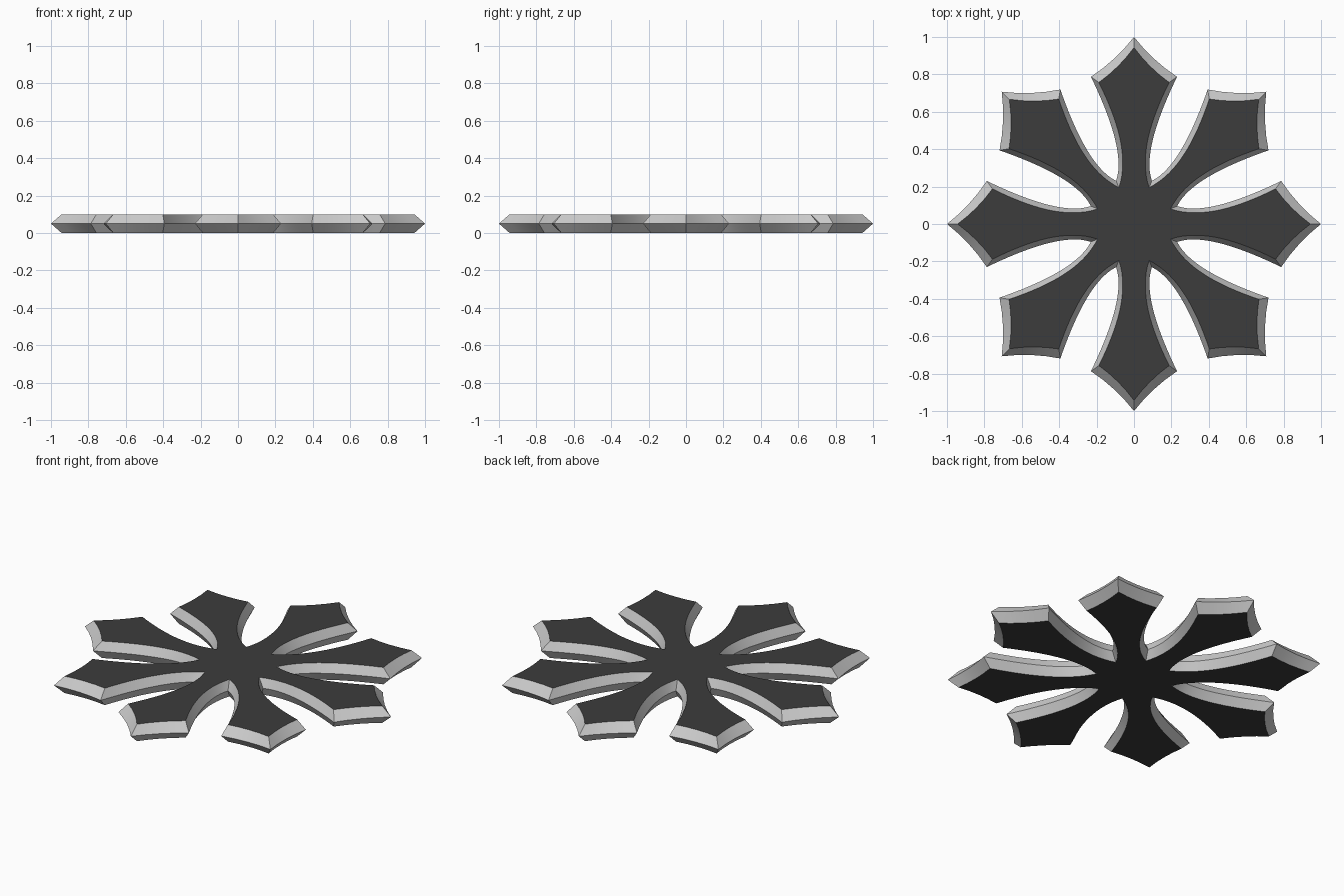
import bpy, bmesh, math
from mathutils import Vector, Matrix
from mathutils.geometry import interpolate_bezier

cube = bpy.data.objects.get("Cube")
if cube:
    bpy.data.objects.remove(cube, do_unlink=True)

ARMS = 8
HEIGHT = 0.1


def make_material(name, grey):
    mat = bpy.data.materials.new(name)
    mat.use_nodes = True
    colour = (grey, grey, grey, 1)
    mat.diffuse_color = colour
    mat.node_tree.nodes["Principled BSDF"].inputs["Base Color"].default_value = colour
    return mat


def bezier(points, count):
    return [p.to_2d() for p in interpolate_bezier(*[Vector(p).to_3d() for p in points], count)]


def half_arm(tip, shoulder, handle_out, handle_in, notch_radius, dip):
    """One side of an arm pointing along +y, from its tip to the notch."""
    tip, shoulder = Vector((0, tip)), Vector(shoulder)
    edge = shoulder - tip
    inward = Vector((edge.y, -edge.x)).normalized() * dip
    end = bezier((tip, tip + edge / 3 + inward, tip + edge * 2 / 3 + inward, shoulder), 5)
    angle = math.pi / ARMS
    notch = Vector((math.sin(angle), math.cos(angle))) * notch_radius
    side = bezier((shoulder, handle_out, handle_in, notch), 17)
    return end + side[1:]


def star_outline(half):
    """Mirror the half arm and repeat it around the centre, clockwise."""
    mirrored = [Vector((-p.x, p.y)) for p in reversed(half[1:-1])]
    arm = mirrored + half
    outline = []
    for i in range(ARMS):
        turn = Matrix.Rotation(-i * math.tau / ARMS, 2)
        outline += [turn @ p for p in arm]
    return outline


# Wide outline at mid height, narrower outline for both flat faces
rim = star_outline(half_arm(1.0, (0.23, 0.787), (0.13, 0.58), (0.05, 0.36), 0.25, 0.017))
face = star_outline(half_arm(0.943, (0.188, 0.757), (0.09, 0.56), (0.025, 0.36), 0.211, 0.014))

bm = bmesh.new()
rings = [[bm.verts.new((p.x, p.y, z)) for p in outline]
         for outline, z in ((face, 0), (rim, HEIGHT / 2), (face, HEIGHT))]

# Bevelled sides
for low, high in zip(rings, rings[1:]):
    for i in range(len(low)):
        j = (i + 1) % len(low)
        bm.faces.new((low[i], low[j], high[j], high[i])).material_index = 1

# Flat top and bottom
bm.faces.new(rings[0])
bm.faces.new(rings[2])
bmesh.ops.recalc_face_normals(bm, faces=bm.faces)

mesh = bpy.data.meshes.new("eight_armed_star")
bm.to_mesh(mesh)
bm.free()
mesh.materials.append(make_material("dark_grey", 0.045))
mesh.materials.append(make_material("light_grey", 0.6))

star = bpy.data.objects.new("eight_armed_star", mesh)
bpy.context.collection.objects.link(star)
bpy.context.view_layer.objects.active = star
star.select_set(True)
bpy.ops.object.shade_smooth_by_angle(angle=math.radians(30))
